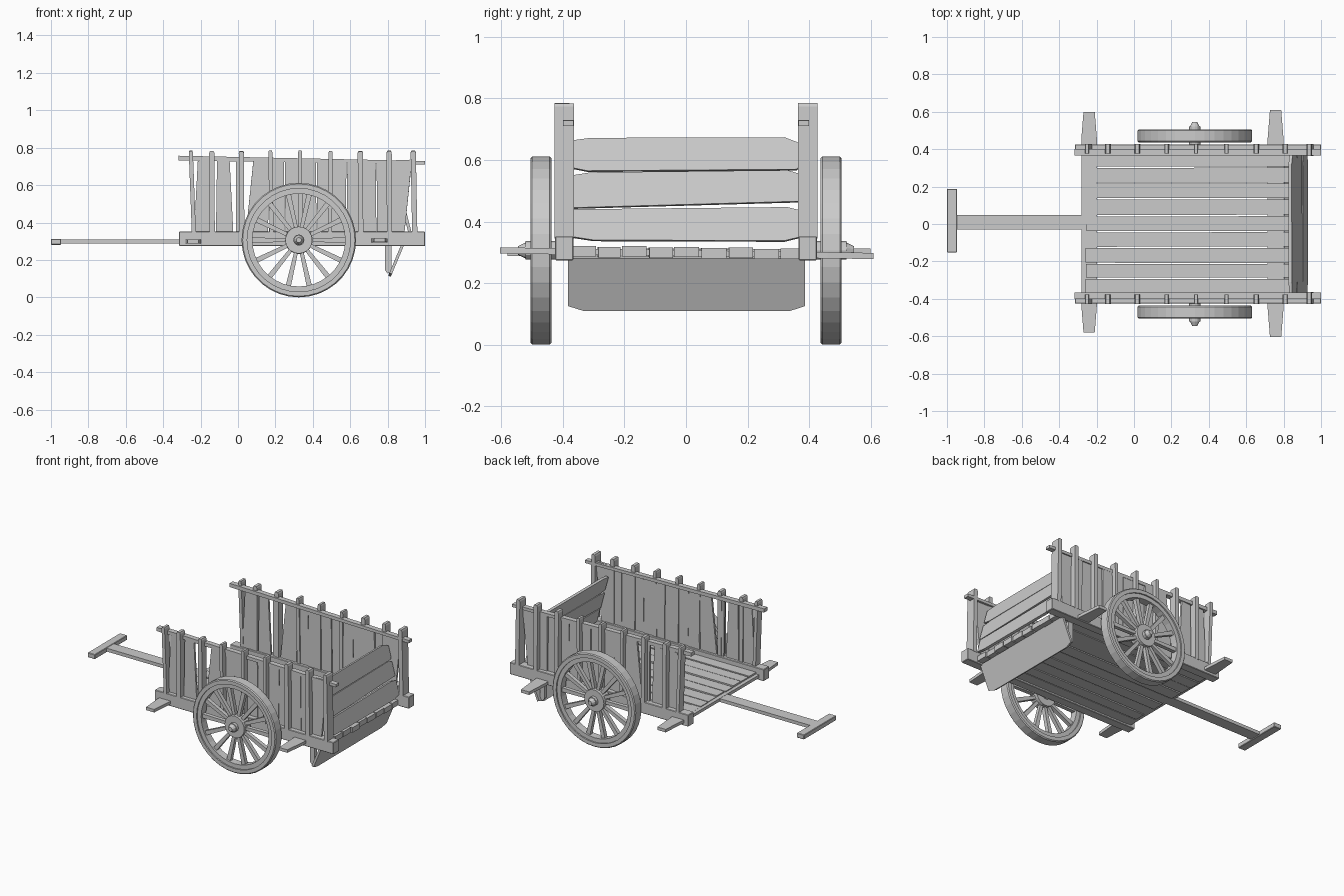
import bpy, bmesh, random
from math import pi, sin, cos
from mathutils import Matrix, Vector

random.seed(4)


def finish(name, bm):
    bmesh.ops.recalc_face_normals(bm, faces=bm.faces)
    me = bpy.data.meshes.new(name)
    bm.to_mesh(me)
    bm.free()
    ob = bpy.data.objects.new(name, me)
    bpy.context.collection.objects.link(ob)
    return ob


def prism(name, pts, vec, bevel=0.0):
    """Extrude a planar outline along vec."""
    bm = bmesh.new()
    f = bm.faces.new([bm.verts.new(p) for p in pts])
    r = bmesh.ops.extrude_face_region(bm, geom=[f])
    bmesh.ops.translate(bm, vec=Vector(vec), verts=[v for v in r['geom'] if isinstance(v, bmesh.types.BMVert)])
    if bevel:
        bmesh.ops.recalc_face_normals(bm, faces=bm.faces)
        bmesh.ops.bevel(bm, geom=bm.edges[:], offset=bevel, segments=1, affect='EDGES')
    return finish(name, bm)


def box(name, x0, x1, y0, y1, z0, z1, bevel=0.0):
    return prism(name, [(x0, y0, z0), (x1, y0, z0), (x1, y1, z0), (x0, y1, z0)], (0, 0, z1 - z0), bevel)


def lathe(name, profile, n, cx, cz, side):
    """Closed ring: revolve (radius, y) outline round the axle line."""
    bm = bmesh.new()
    rings = [[bm.verts.new((cx + r * cos(2 * pi * i / n), side * y, cz + r * sin(2 * pi * i / n)))
              for r, y in profile] for i in range(n)]
    k = len(profile)
    for i in range(n):
        a, b = rings[i], rings[(i + 1) % n]
        for j in range(k):
            bm.faces.new((a[j], a[(j + 1) % k], b[(j + 1) % k], b[j]))
    return finish(name, bm)


def cylinder(name, r1, r2, n, cx, cz, y0, y1, side):
    bm = bmesh.new()
    bmesh.ops.create_cone(bm, cap_ends=True, segments=n, radius1=r1, radius2=r2, depth=y1 - y0,
                          matrix=Matrix.Translation((cx, side * (y0 + y1) / 2, cz))
                          @ Matrix.Rotation(-side * pi / 2, 4, 'X'))
    return finish(name, bm)


# floor planks with slightly uneven heights and ends
ys = [-0.37, -0.29, -0.21, -0.125, -0.04, 0.045, 0.135, 0.22, 0.305, 0.372]
for i in range(9):
    z = 0.288 - 0.0015 * i + random.uniform(-0.003, 0.003)
    x0 = -0.26 + random.uniform(0, 0.006)
    x1 = 0.93 - random.uniform(0, 0.015)
    a, b = ys[i] + 0.003, ys[i + 1] - 0.003
    w = random.uniform(-0.003, 0.003)
    prism("floor_plank", [(x0, a, z), (x1, a + w, z), (x1, b, z), (x0, b - abs(w), z)], (0, 0, 0.034))

# cross beams with tapered ends
for x, y0, y1, zl, zr in ((-0.24, -0.58, 0.6, 0.288, 0.292), (0.757, -0.605, 0.61, 0.296, 0.278)):
    t = [(y0, 0.03, zl), (y0 + 0.15, 0.042, zl - 0.004), (y1 - 0.15, 0.042, zr - 0.004), (y1, 0.03, zr)]
    ob = prism("cross_beam", [(x - w, y, 0.28) for y, w, z in t] + [(x + w, y, 0.28) for y, w, z in t[::-1]],
               (0, 0, 0.02))
    for v in ob.data.vertices:
        v.co.z += zl - 0.28 + (zr - zl) * (v.co.y - y0) / (y1 - y0)

# pulling shaft and handle
box("shaft", -0.955, -0.2, -0.03, 0.048, 0.287, 0.309)
box("handle", -1.0, -0.946, -0.152, 0.188, 0.281, 0.312, 0.003)

# side walls: (bottom left, bottom right, top right, top left) x of each plank
planks = [(-0.235, -0.128, -0.13, -0.215), (-0.118, -0.025, -0.045, -0.112), (-0.01, 0.022, 0.022, -0.012),
          (0.042, 0.16, 0.17, 0.082), (0.166, 0.25, 0.245, 0.176), (0.254, 0.33, 0.326, 0.25),
          (0.337, 0.42, 0.416, 0.333), (0.425, 0.49, 0.493, 0.421), (0.497, 0.575, 0.58, 0.5),
          (0.58, 0.652, 0.655, 0.585), (0.662, 0.74, 0.736, 0.658), (0.744, 0.81, 0.81, 0.741),
          (0.82, 0.89, 0.93, 0.82)]
stakes = [(-0.236, -0.252), (-0.138, -0.14), (0.02, 0.018), (0.18, 0.173), (0.333, 0.332),
          (0.492, 0.495), (0.656, 0.654), (0.81, 0.808), (0.945, 0.937)]
for s in (-1, 1):
    box("side_beam", -0.315, 1.0, s * 0.366, s * 0.426, 0.274, 0.352, 0.003)
    for a, b, c, d in planks:
        y = 0.382 + random.uniform(-0.004, 0.004)
        top = 0.735 + random.uniform(-0.008, 0.004)
        prism("side_plank", [(a, s * y, 0.345), (b, s * y, 0.345), (c, s * y, top), (d, s * y, top - 0.004)],
              (0, s * 0.014, 0))
    for i, (xb, xt) in enumerate(stakes):
        yi = 0.364 if i == 8 else 0.378
        h = 0.785 - random.uniform(0, 0.006)
        w = 0.014 if i in (1, 2, 6, 7, 8) else 0.011
        prism("side_stake", [(xb - w, s * yi, 0.345), (xb + w, s * yi, 0.345), (xt + w, s * yi, h - 0.01),
                             (xt + w * 0.7, s * yi, h), (xt - w * 0.7, s * yi, h), (xt - w, s * yi, h - 0.01)],
              (0, s * (0.427 - yi), 0))
    prism("top_rail", [(-0.318, s * 0.366, 0.732), (1.0, s * 0.366, 0.71), (1.0, s * 0.366, 0.729),
                       (-0.318, s * 0.366, 0.757)], (0, s * 0.034, 0))

# sloping tailgate planks: outlines in y and z, leaning inwards at the top
gate = [[(-0.365, 0.35), (-0.3, 0.34), (0.32, 0.338), (0.37, 0.35), (0.37, 0.437), (0.33, 0.447), (-0.365, 0.44)],
        [(-0.372, 0.445), (0.37, 0.466), (0.37, 0.555), (0.33, 0.567), (-0.31, 0.56), (-0.372, 0.55)],
        [(-0.37, 0.575), (-0.32, 0.565), (0.36, 0.57), (0.37, 0.58), (0.37, 0.655), (0.32, 0.674), (-0.31, 0.672),
         (-0.37, 0.664)]]
for o in gate:
    prism("tailgate_plank", [(0.93 - 0.26 * (z - 0.34), y, z) for y, z in o], (-0.017, 0, -0.004))

# hanging board under the tail, tucked inwards, with its short supports
o = [(-0.383, 0.28), (-0.383, 0.125), (-0.335, 0.11), (0.34, 0.11), (0.387, 0.125), (0.387, 0.28)]
prism("hanging_board", [(0.817 + 0.42 * (z - 0.11), y, z) for y, z in o], (-0.014, 0, 0.006))
for s in (-1, 1):
    prism("board_support", [(0.785, s * 0.34, 0.28), (0.785, s * 0.34, 0.145), (0.8, s * 0.34, 0.128),
                            (0.82, s * 0.34, 0.14), (0.82, s * 0.34, 0.28)], (0, s * 0.025, 0))

# wheels
cx, cz = 0.325, 0.306
for s in (-1, 1):
    lathe("wheel_tyre", [(0.276, 0.437), (0.3, 0.437), (0.306, 0.443), (0.306, 0.5), (0.3, 0.506), (0.276, 0.506)],
          36, cx, cz, s)
    lathe("wheel_rim", [(0.248, 0.446), (0.28, 0.446), (0.28, 0.497), (0.248, 0.497)], 36, cx, cz, s)
    cylinder("wheel_hub", 0.074, 0.072, 20, cx, cz, 0.438, 0.502, s)
    cylinder("axle_stub", 0.03, 0.03, 12, cx, cz, 0.37, 0.522, s)
    cylinder("axle_cap", 0.026, 0.014, 10, cx, cz, 0.522, 0.546, s)
    for i in range(14):
        a = 2 * pi * i / 14
        u, v = Vector((cos(a), 0, sin(a))), Vector((-sin(a), 0, cos(a)))
        c = Vector((cx, s * 0.459, cz))
        prism("wheel_spoke", [c + u * 0.06 - v * 0.01, c + u * 0.255 - v * 0.014,
                              c + u * 0.255 + v * 0.014, c + u * 0.06 + v * 0.01], (0, s * 0.026, 0))
